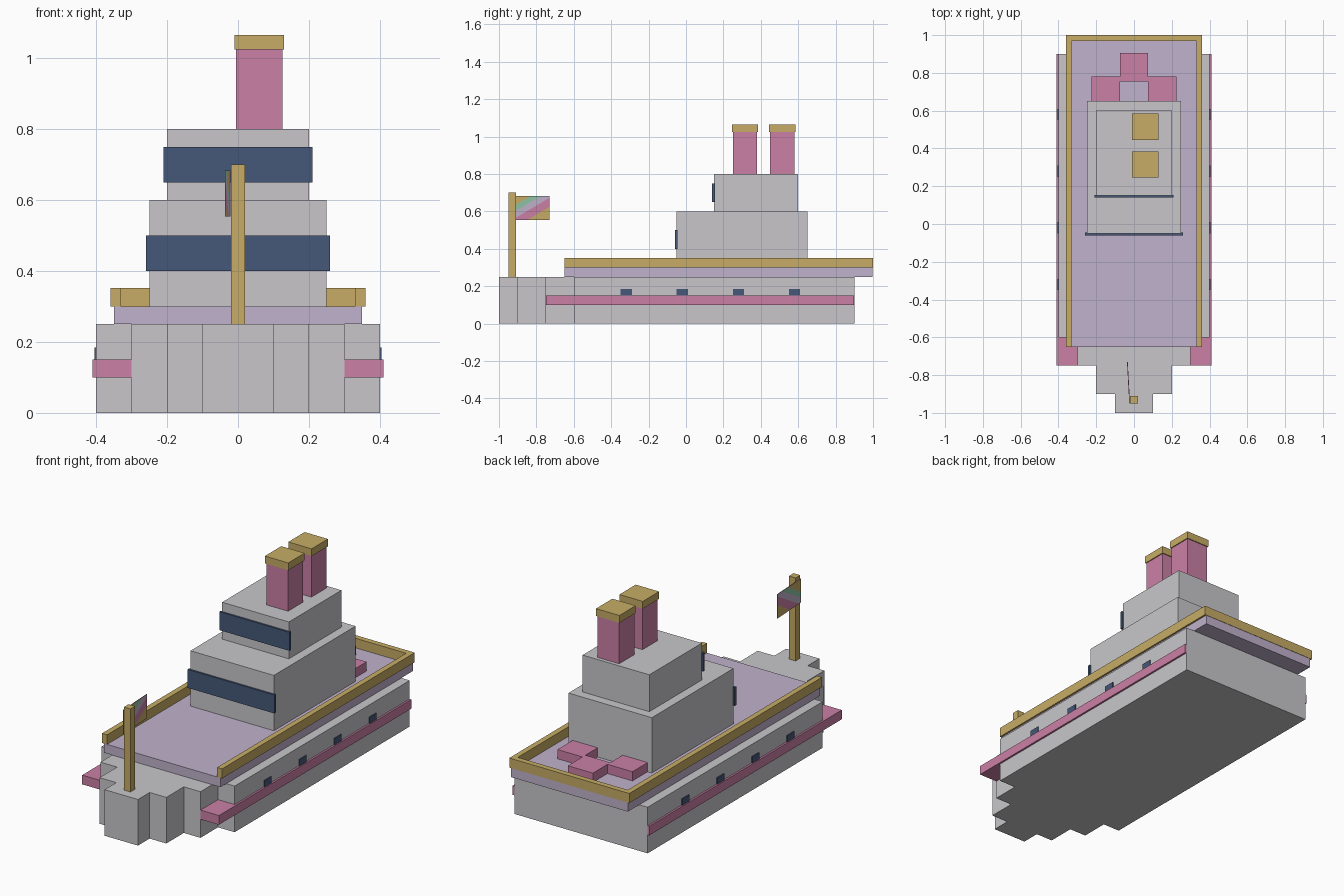
import bpy, bmesh
from mathutils import Vector, Matrix

cube = bpy.data.objects.get("Cube")
if cube:
    bpy.data.objects.remove(cube, do_unlink=True)


def material(name, rgb):
    """Flat material from 0-255 sRGB values."""
    lin = [((c / 255 + 0.055) / 1.055) ** 2.4 for c in rgb] + [1.0]
    m = bpy.data.materials.new(name)
    m.use_nodes = True
    m.diffuse_color = lin
    m.node_tree.nodes["Principled BSDF"].inputs["Base Color"].default_value = lin
    return m


GREY = material("light grey", (200, 198, 201))
PINK = material("rose pink", (203, 128, 166))
GOLD = material("gold", (199, 172, 102))
NAVY = material("navy", (69, 88, 120))
LILAC = material("lilac", (192, 178, 204))
GREEN = material("mint green", (143, 195, 165))


def finish(name, bm, *mats):
    bmesh.ops.recalc_face_normals(bm, faces=bm.faces)
    mesh = bpy.data.meshes.new(name)
    bm.to_mesh(mesh)
    bm.free()
    for m in mats:
        mesh.materials.append(m)
    ob = bpy.data.objects.new(name, mesh)
    bpy.context.collection.objects.link(ob)
    return ob


def box_mesh(x, y, z):
    """Box between (min, max) pairs on each axis."""
    bm = bmesh.new()
    bmesh.ops.create_cube(bm, size=1)
    for v in bm.verts:
        v.co = Vector([r[0] if c < 0 else r[1] for c, r in zip(v.co, (x, y, z))])
    return bm


def box(name, x, y, z, mat):
    return finish(name, box_mesh(x, y, z), mat)


def prism(name, outline, z0, z1, mat):
    """Extrude an outline upward from z0 to z1."""
    bm = bmesh.new()
    face = bm.faces.new([bm.verts.new((x, y, z0)) for x, y in outline])
    new = bmesh.ops.extrude_face_region(bm, geom=[face])["geom"]
    bmesh.ops.translate(bm, vec=(0, 0, z1 - z0),
                        verts=[g for g in new if isinstance(g, bmesh.types.BMVert)])
    return finish(name, bm, mat)


# Hull with a stepped bow
half = [(0.4, 0.9), (0.4, -0.6), (0.3, -0.6), (0.3, -0.75),
        (0.2, -0.75), (0.2, -0.9), (0.1, -0.9), (0.1, -1.0)]
prism("hull", half + [(-x, y) for x, y in reversed(half)], 0, 0.25, GREY)

# Waterline band, wider than the hull
box("hull_band", (-0.41, 0.41), (-0.749, 0.899), (0.1, 0.15), PINK)

# Portholes on both sides, resting on the band
for side, s in (("left", 1), ("right", -1)):
    for i in range(4):
        y = -0.32 + 0.3 * i
        box(f"porthole_{side}_{i + 1}", sorted((s * 0.397, s * 0.405)),
            (y - 0.03, y + 0.03), (0.15, 0.185), NAVY)

# Deck and a railing that is open at the bow
box("deck", (-0.35, 0.35), (-0.65, 0.998), (0.25, 0.3), LILAC)
rail = [(0.36, -0.65), (0.36, 1.0), (-0.36, 1.0), (-0.36, -0.65),
        (-0.33, -0.65), (-0.33, 0.97), (0.33, 0.97), (0.33, -0.65)]
prism("railing", rail, 0.3, 0.352, GOLD)

# Two cabin storeys with wrap-around front windows
box("lower_cabin", (-0.25, 0.25), (-0.05, 0.65), (0.3, 0.6), GREY)
box("lower_window", (-0.26, 0.26), (-0.06, -0.046), (0.4, 0.5), NAVY)
box("upper_cabin", (-0.2, 0.2), (0.15, 0.6), (0.6, 0.8), GREY)
box("upper_window", (-0.21, 0.21), (0.14, 0.154), (0.65, 0.75), NAVY)

# Funnels with caps
for i, y in enumerate((0.315, 0.515)):
    box(f"funnel_{i + 1}", (-0.005, 0.125), (y - 0.065, y + 0.065), (0.8, 1.025), PINK)
    box(f"funnel_cap_{i + 1}", (-0.01, 0.13), (y - 0.07, y + 0.07), (1.025, 1.065), GOLD)

# Low seats on the rear deck
for i, (x, y) in enumerate(((-0.15, 0.705), (0.15, 0.705), (0, 0.83))):
    box(f"deck_seat_{i + 1}", (x - 0.075, x + 0.075), (y - 0.075, y + 0.075),
        (0.3, 0.35), PINK)

# Flagpole at the bow
box("flagpole", (-0.02, 0.02), (-0.95, -0.91), (0.25, 0.7), GOLD)

# Flag cut into diagonal stripes
FW, FH = 0.22, 0.13
bm = box_mesh((-0.002, 0.002), (0, FW), (0, FH))
cuts = (-0.45, -0.2, 0.08, 0.45)
normal = Vector((0, 1 / FW, -1 / FH))
for c in cuts:
    bmesh.ops.bisect_plane(bm, geom=bm.verts[:] + bm.edges[:] + bm.faces[:],
                           plane_co=(0, c * FW, 0), plane_no=normal)
stripes = (0, 1, 2, 3, 0)
bm.normal_update()
for f in bm.faces:
    s = f.calc_center_median().dot(normal)
    f.material_index = stripes[sum(s > c for c in cuts)] if abs(f.normal.x) > 0.5 else 3
# Swing the flag slightly away from the pole
bm.transform(Matrix.Translation((-0.023, -0.95, 0.553)) @ Matrix.Rotation(0.055, 4, "Z"))
finish("flag", bm, GOLD, GREEN, LILAC, PINK)
